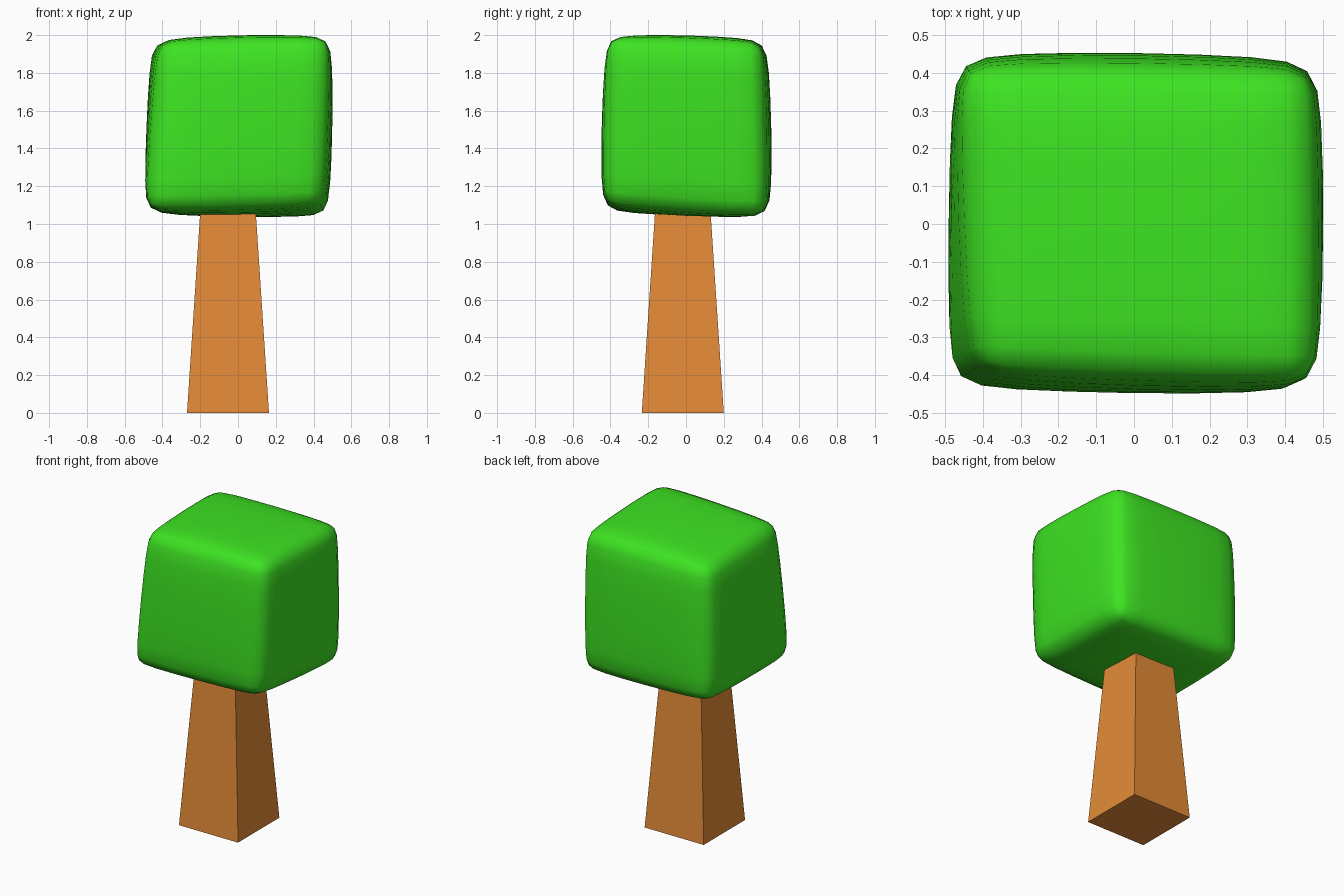
import bpy
import bmesh

default = bpy.data.objects.get("Cube")
if default:
    bpy.data.objects.remove(default, do_unlink=True)


def make_material(name, colour):
    mat = bpy.data.materials.new(name)
    mat.use_nodes = True
    mat.diffuse_color = (*colour, 1)
    mat.node_tree.nodes["Principled BSDF"].inputs["Base Color"].default_value = (*colour, 1)
    return mat


def make_block(name, corners, mat):
    """Cube whose corners, keyed by the sign of (x, y, z), are moved into place."""
    bm = bmesh.new()
    bmesh.ops.create_cube(bm, size=2)
    for v in bm.verts:
        v.co = corners[tuple(round(c) for c in v.co)]
    mesh = bpy.data.meshes.new(name)
    bm.to_mesh(mesh)
    bm.free()
    mesh.materials.append(mat)
    obj = bpy.data.objects.new(name, mesh)
    bpy.context.collection.objects.link(obj)
    return obj


green = make_material("leaf green", (0.047, 0.77, 0.016))
brown = make_material("bark orange brown", (0.78, 0.26, 0.04))

# Trunk: square post tapering upward into the crown
trunk_corners = {}
for sz, z, half in ((-1, 0, 0.217), (1, 1.2, 0.138)):
    for sx in (-1, 1):
        for sy in (-1, 1):
            trunk_corners[sx, sy, sz] = (-0.053 + sx * half, -0.017 + sy * half, z)
make_block("trunk", trunk_corners, brown)

# Crown: slightly crooked soft cube
crown = make_block("leafy_crown", {
    (-1, -1, -1): (-0.525, -0.462, 1.04),
    (1, -1, -1): (0.48, -0.467, 1.07),
    (-1, 1, -1): (-0.497, 0.473, 1.035),
    (1, 1, -1): (0.508, 0.458, 1.005),
    (-1, -1, 1): (-0.445, -0.418, 2.0),
    (1, -1, 1): (0.518, -0.45, 2.025),
    (-1, 1, 1): (-0.49, 0.452, 1.99),
    (1, 1, 1): (0.51, 0.44, 1.995),
}, green)
bevel = crown.modifiers.new("soft_edges", 'BEVEL')
bevel.width = 0.06
bevel.segments = 1
bevel.limit_method = 'NONE'
smooth = crown.modifiers.new("rounding", 'SUBSURF')
smooth.levels = smooth.render_levels = 2
for face in crown.data.polygons:
    face.use_smooth = True
